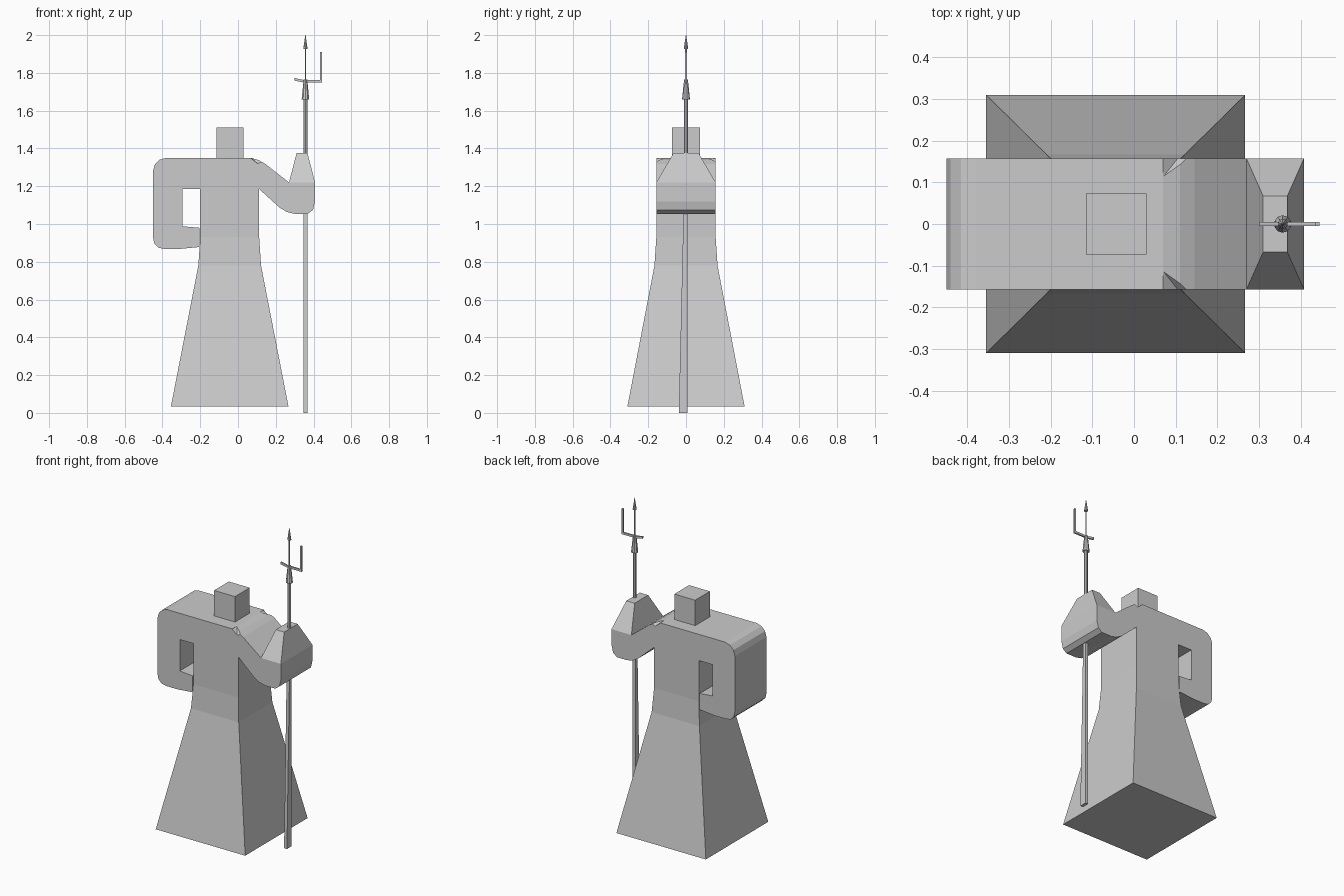
import bpy, bmesh, math
from mathutils import Vector

if "Cube" in bpy.data.objects:
    bpy.data.objects.remove(bpy.data.objects["Cube"])


def finish(name, bm):
    bmesh.ops.recalc_face_normals(bm, faces=bm.faces)
    me = bpy.data.meshes.new(name)
    bm.to_mesh(me)
    bm.free()
    ob = bpy.data.objects.new(name, me)
    bpy.context.collection.objects.link(ob)
    return ob


def prism(profile, half):
    """Extrude an x/z outline symmetrically along y."""
    bm = bmesh.new()
    face = bm.faces.new([bm.verts.new((x, -half, z)) for x, z in profile])
    new = bmesh.ops.extrude_face_region(bm, geom=[face], use_keep_orig=True)
    for v in new["geom"]:
        if isinstance(v, bmesh.types.BMVert):
            v.co.y += 2 * half
    return bm


def frustum(name, low, high):
    """Hull between two rectangles given as (x0, x1, y0, y1, z)."""
    bm = bmesh.new()
    for x0, x1, y0, y1, z in (low, high):
        for x in (x0, x1):
            for y in (y0, y1):
                bm.verts.new((x, y, z))
    bmesh.ops.convex_hull(bm, input=bm.verts)
    bmesh.ops.dissolve_limit(bm, angle_limit=0.01, verts=bm.verts, edges=bm.edges)
    return finish(name, bm)


def cone(name, x, r1, r2, z0, z1, sides=10):
    bpy.ops.mesh.primitive_cone_add(vertices=sides, radius1=r1, radius2=r2,
                                    depth=z1 - z0, location=(x, 0, (z0 + z1) / 2))
    bpy.context.object.name = name


# Robe: torso and both arms from one outline
W = 0.157
outline = [
    (-0.20, 0.93), (0.112, 0.93), (0.112, 1.185),
    # raised arm, underside then elbow then top
    (0.22, 1.087), (0.26, 1.063), (0.30, 1.054), (0.37, 1.054), (0.397, 1.075),
    (0.408, 1.12), (0.408, 1.22), (0.27, 1.22), (0.145, 1.318), (0.11, 1.338), (0.07, 1.35),
    # bent arm, outside then inside
    (-0.38, 1.35), (-0.415, 1.34), (-0.44, 1.315), (-0.45, 1.28),
    (-0.45, 0.93), (-0.443, 0.897), (-0.422, 0.875), (-0.39, 0.868), (-0.31, 0.868),
    (-0.205, 0.878), (-0.205, 0.98), (-0.295, 0.988), (-0.295, 1.185), (-0.20, 1.185)]
bm = prism(outline, W)

# Skirt: pull the torso's bottom face down and flare it
cx = -0.044
bottom = next(f for f in bm.faces
              if all(abs(v.co.z - 0.93) < 1e-4 and -0.21 < v.co.x < 0.12 for v in f.verts))
for z, hx, hy in ((0.78, 0.166, 0.167), (0.035, 0.311, 0.31)):
    geom = bmesh.ops.extrude_face_region(bm, geom=[bottom])["geom"]
    if bottom.is_valid:
        bm.faces.remove(bottom)
    bottom = next(g for g in geom if isinstance(g, bmesh.types.BMFace))
    for v in bottom.verts:
        v.co = Vector((cx + math.copysign(hx, v.co.x - cx), math.copysign(hy, v.co.y), z))
robe = finish("robe", bm)

# Small folds notched into the raised shoulder, front and back
for s in (-1, 1):
    bm = bmesh.new()
    for x, y, z in ((0.07, 0.113, 1.351), (0.07, 0.17, 1.346), (0.115, 0.17, 1.31),
                    (0.152, 0.17, 1.328), (0.07, 0.113, 1.42), (0.07, 0.17, 1.42),
                    (0.152, 0.17, 1.42)):
        bm.verts.new((x, s * y, z))
    bmesh.ops.convex_hull(bm, input=bm.verts)
    cutter = finish("fold_cutter", bm)
    cutter.hide_render = True
    cutter.hide_set(True)
    cut = robe.modifiers.new("fold", "BOOLEAN")
    cut.operation = "DIFFERENCE"
    cut.solver = "EXACT"
    cut.object = cutter

# Hand around the staff and the head
frustum("hand", (0.27, 0.408, -W, W, 1.22), (0.31, 0.368, -0.067, 0.067, 1.375))
frustum("head", (-0.115, 0.03, -0.073, 0.073, 1.35), (-0.115, 0.03, -0.073, 0.073, 1.51))

# Staff with spear point
sx = 0.357
frustum("staff", (sx - 0.01, sx + 0.01, -0.038, 0.007, 0), (sx - 0.01, sx + 0.01, -0.01, 0.008, 1.2))
cone("staff_top", sx, 0.011, 0.011, 1.2, 1.67, 8)
cone("socket", sx, 0.021, 0.010, 1.66, 1.765)
cone("spike", sx, 0.004, 0.004, 1.76, 1.935, 6)
cone("point", sx, 0.012, 0.001, 1.927, 2.0)

# Side hook
finish("hook", prism([(0.30, 1.759), (0.345, 1.750), (0.445, 1.750), (0.445, 1.91),
                      (0.434, 1.91), (0.434, 1.763), (0.345, 1.763), (0.30, 1.773)], 0.005))
